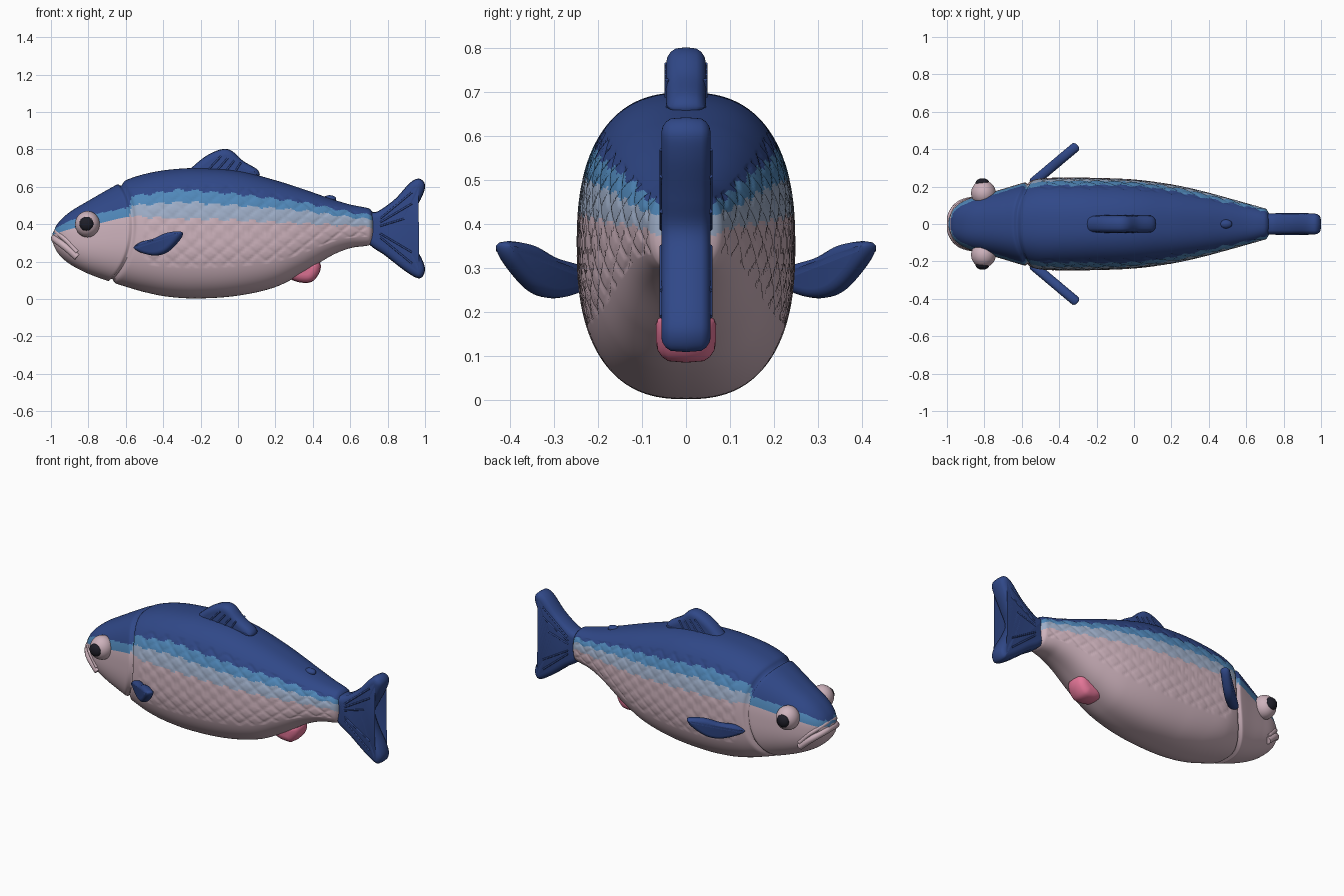
import bpy, bmesh, math

if "Cube" in bpy.data.objects:
    bpy.data.objects.remove(bpy.data.objects["Cube"])


def material(name, rgb):
    m = bpy.data.materials.new(name)
    lin = [((c / 255 + 0.055) / 1.055) ** 2.4 for c in rgb]
    m.diffuse_color = (*lin, 1)
    m.use_nodes = True
    m.node_tree.nodes["Principled BSDF"].inputs["Base Color"].default_value = m.diffuse_color
    return m


NAVY = material("navy blue", (48, 72, 136))
MID = material("mid blue", (80, 136, 186))
LIGHT = material("pale grey blue", (158, 174, 200))
PINK = material("pale pink", (205, 178, 188))
ROSE = material("rose pink", (228, 118, 152))
BLACK = material("eye black", (30, 30, 40))

# x, top, bottom, half width of the body
PROFILE = [
    (-0.99, 0.352, 0.30, 0.03), (-0.97, 0.395, 0.255, 0.075), (-0.93, 0.44, 0.21, 0.112),
    (-0.88, 0.478, 0.175, 0.137), (-0.8, 0.525, 0.135, 0.16), (-0.7, 0.583, 0.098, 0.188),
    (-0.6, 0.635, 0.066, 0.218), (-0.5, 0.668, 0.037, 0.243), (-0.38, 0.69, 0.013, 0.248),
    (-0.22, 0.70, 0.003, 0.247), (0.0, 0.685, 0.018, 0.238), (0.2, 0.635, 0.064, 0.212),
    (0.35, 0.587, 0.14, 0.18), (0.5, 0.535, 0.232, 0.14), (0.6, 0.505, 0.272, 0.112),
    (0.69, 0.487, 0.285, 0.086), (0.71, 0.478, 0.293, 0.078), (0.725, 0.455, 0.32, 0.05)]

# x, lower edges of the navy, mid blue and pale blue bands
BANDS = [
    (-1.0, 0.365, 0.34, 0.34), (-0.9, 0.42, 0.375, 0.375), (-0.74, 0.46, 0.405, 0.405),
    (-0.58, 0.49, 0.445, 0.445), (-0.57, 0.55, 0.50, 0.44), (-0.3, 0.585, 0.52, 0.43),
    (0.0, 0.56, 0.50, 0.42), (0.33, 0.52, 0.475, 0.405), (0.65, 0.455, 0.43, 0.39),
    (0.73, 0.45, 0.425, 0.38)]


def lookup(table, x, smooth=True):
    n = len(table)
    x = min(max(x, table[0][0]), table[-1][0])
    i = next(k for k in range(n - 1) if x <= table[k + 1][0])
    a, b = table[i], table[i + 1]
    w = b[0] - a[0]
    t = (x - a[0]) / w
    if not smooth:
        return [p + (q - p) * t for p, q in zip(a[1:], b[1:])]
    p, q = table[max(i - 1, 0)], table[min(i + 2, n - 1)]
    out = []
    for k in range(1, len(a)):
        ma = (b[k] - p[k]) / (b[0] - p[0]) * w
        mb = (q[k] - a[k]) / (q[0] - a[0]) * w
        out.append((2*t**3 - 3*t*t + 1) * a[k] + (t**3 - 2*t*t + t) * ma
                   + (3*t*t - 2*t**3) * b[k] + (t**3 - t*t) * mb)
    return out


def finish(name, bm, mats, angle=40):
    bmesh.ops.recalc_face_normals(bm, faces=bm.faces)
    me = bpy.data.meshes.new(name)
    bm.to_mesh(me)
    bm.free()
    for m in mats:
        me.materials.append(m)
    ob = bpy.data.objects.new(name, me)
    bpy.context.collection.objects.link(ob)
    smooth(ob, angle)
    return ob


def smooth(ob, angle=40):
    bpy.ops.object.select_all(action='DESELECT')
    ob.select_set(True)
    bpy.context.view_layer.objects.active = ob
    bpy.ops.object.shade_smooth_by_angle(angle=math.radians(angle))


def bridge(bm, rings):
    n = len(rings[0])
    for r, s in zip(rings, rings[1:]):
        for j in range(n):
            bm.faces.new((r[j], r[(j + 1) % n], s[(j + 1) % n], s[j]))
    bm.faces.new(rings[0])
    bm.faces.new(rings[-1])


def power(v, e):
    return math.copysign(abs(v) ** e, v)


# Body: lofted rings that bend along the gill cover, with scale grooves
def build_body():
    bm = bmesh.new()
    rings, count, seg = [], 180, 192
    for i in range(count + 1):
        s = -0.99 + 1.715 * i / count
        bend = math.exp(-((s + 0.565) / 0.2) ** 2)
        gill = math.exp(-((s + 0.565) / 0.011) ** 2)
        ring = []
        for j in range(seg):
            a = math.tau * j / seg
            tz, ty = power(math.sin(a), 0.8), power(math.cos(a), 0.8)
            x = s + bend * (0.025 * tz - 0.085 * tz * tz)
            top, bot, half = lookup(PROFILE, x)
            mid, h = (top + bot) / 2, (top - bot) / 2
            z = mid + h * tz
            cut = 0.02 * gill
            if -0.5 < x < 0.68 and -0.5 < tz < 0.75:
                for p in (x / 0.1 + z / 0.08, x / 0.1 - z / 0.08):
                    cut = max(cut, 0.005 * (1 - abs(p - round(p)) / 0.16))
            ring.append(bm.verts.new((x, (half - cut) * ty, z - cut * tz)))
        rings.append(ring)
    bridge(bm, rings)
    for f in bm.faces:
        c = f.calc_center_median()
        edges = lookup(BANDS, c.x, False)
        ragged = 0.006 * math.sin(c.x * 63) if c.x > -0.56 else 0
        f.material_index = sum(c.z + ragged < e for e in edges)
    finish("body", bm, [NAVY, MID, LIGHT, PINK], 60)


build_body()


# Fins: smooth closed outline in x and z, thickened with rounded edges
def fin(name, pts, half, r, mat):
    n, out = len(pts), []
    for i in range(n):
        p = [pts[(i + k - 1) % n] for k in range(4)]
        for k in range(6):
            t = k / 6
            out.append([0.5 * (2*b + (c - a)*t + (2*a - 5*b + 4*c - d)*t*t
                               + (3*b - a - 3*c + d)*t**3) for a, b, c, d in zip(*p)])
    m = len(out)
    area = sum(out[i - 1][0] * out[i][1] - out[i][0] * out[i - 1][1] for i in range(m))
    sign = 1 if area > 0 else -1
    bm, rings = bmesh.new(), []
    for k in range(9):
        a = -math.pi / 2 + math.pi * k / 8
        off = r * (1 - math.cos(a)) * sign
        y = r * math.sin(a) + (half - r) * (k > 4) - (half - r) * (k < 4)
        ring = []
        for i in range(m):
            dx = out[(i + 1) % m][0] - out[i - 1][0]
            dz = out[(i + 1) % m][1] - out[i - 1][1]
            d = math.hypot(dx, dz) or 1
            ring.append(bm.verts.new((out[i][0] - dz / d * off, y, out[i][1] + dx / d * off)))
        rings.append(ring)
    bridge(bm, rings)
    return finish(name, bm, [mat])


fin("dorsal_fin", [(-0.28, 0.66), (-0.25, 0.70), (-0.17, 0.765), (-0.09, 0.80), (-0.035, 0.793),
                   (0.025, 0.74), (0.105, 0.69), (0.105, 0.65), (0, 0.63), (-0.15, 0.64)],
    0.045, 0.035, NAVY)
fin("tail_fin", [(0.69, 0.45), (0.75, 0.47), (0.84, 0.535), (0.92, 0.622), (0.97, 0.643),
                 (1.0, 0.61), (0.985, 0.55), (0.935, 0.455), (0.905, 0.385), (0.93, 0.31),
                 (0.985, 0.21), (0.999, 0.15), (0.97, 0.11), (0.9, 0.145), (0.79, 0.23),
                 (0.69, 0.31)], 0.056, 0.035, NAVY)
fin("belly_fin", [(0.23, 0.13), (0.28, 0.105), (0.335, 0.088), (0.395, 0.092), (0.435, 0.14),
                  (0.44, 0.19), (0.40, 0.215), (0.30, 0.22), (0.24, 0.18)], 0.068, 0.045, ROSE)

# Paired side fins, swept outwards
SIDE = [(-0.02, 0.275), (0.03, 0.306), (0.12, 0.325), (0.2, 0.353), (0.28, 0.362), (0.305, 0.35),
        (0.28, 0.31), (0.2, 0.25), (0.12, 0.232), (0.03, 0.247)]
for side, label in ((-1, "left"), (1, "right")):
    ob = fin(label + "_side_fin", SIDE, 0.026, 0.022, NAVY)
    ob.location = (-0.535, side * 0.225, 0)
    ob.rotation_euler.z = side * math.radians(40)


# Rounded tubes for lips and fin rays
def tubes(name, paths, r, mat, kind='NURBS'):
    cu = bpy.data.curves.new(name, 'CURVE')
    cu.dimensions, cu.bevel_depth, cu.bevel_resolution = '3D', r, 3
    cu.use_fill_caps = True
    for path in paths:
        sp = cu.splines.new(kind)
        sp.points.add(len(path) - 1)
        for p, co in zip(sp.points, path):
            p.co = (*co, 1)
        if kind == 'NURBS':
            sp.order_u, sp.use_endpoint_u = 3, True
    cu.materials.append(mat)
    ob = bpy.data.objects.new(name, cu)
    bpy.context.collection.objects.link(ob)
    bpy.ops.object.select_all(action='DESELECT')
    ob.select_set(True)
    bpy.context.view_layer.objects.active = ob
    bpy.ops.object.convert(target='MESH')
    smooth(bpy.context.object)


def mirrored(half):
    return half + [(x, -y, z) for x, y, z in reversed(half[:-1])]


tubes("lower_lip", [mirrored([(-0.86, -0.125, 0.225), (-0.9, -0.12, 0.262), (-0.945, -0.098, 0.297),
                              (-0.978, -0.05, 0.322), (-0.98, 0, 0.325)])], 0.021, PINK)
tubes("upper_lip", [mirrored([(-0.86, -0.13, 0.25), (-0.9, -0.121, 0.298), (-0.94, -0.1, 0.333),
                              (-0.97, -0.05, 0.36), (-0.972, 0, 0.362)])], 0.014, PINK)

rays = []
for y in (-0.055, 0.055):
    for z0, x1, z1 in ((0.43, 0.93, 0.57), (0.41, 0.93, 0.51), (0.39, 0.89, 0.43),
                       (0.35, 0.93, 0.25), (0.33, 0.93, 0.19)):
        rays.append([(0.76, y, z0), (x1, y, z1)])
tubes("tail_rays", rays, 0.005, NAVY, 'POLY')
rays = [[(-0.16 + 0.05 * k, y, 0.69), (-0.09 + 0.035 * k, y, 0.765 - 0.012 * k)]
        for y in (-0.044, 0.044) for k in range(4)]
tubes("dorsal_rays", rays, 0.005, NAVY, 'POLY')


# Eyes and the small bump on the back
def ball(name, loc, size, mat):
    bm = bmesh.new()
    bmesh.ops.create_uvsphere(bm, u_segments=32, v_segments=20, radius=1)
    bmesh.ops.scale(bm, vec=size, verts=bm.verts)
    finish(name, bm, [mat]).location = loc


for side, label in ((-1, "left"), (1, "right")):
    ball(label + "_eye", (-0.805, side * 0.165, 0.40), (0.066, 0.068, 0.07), PINK)
    ball(label + "_pupil", (-0.81, side * 0.218, 0.402), (0.038, 0.026, 0.038), BLACK)
ball("back_bump", (0.49, 0, 0.535), (0.035, 0.024, 0.02), NAVY)
